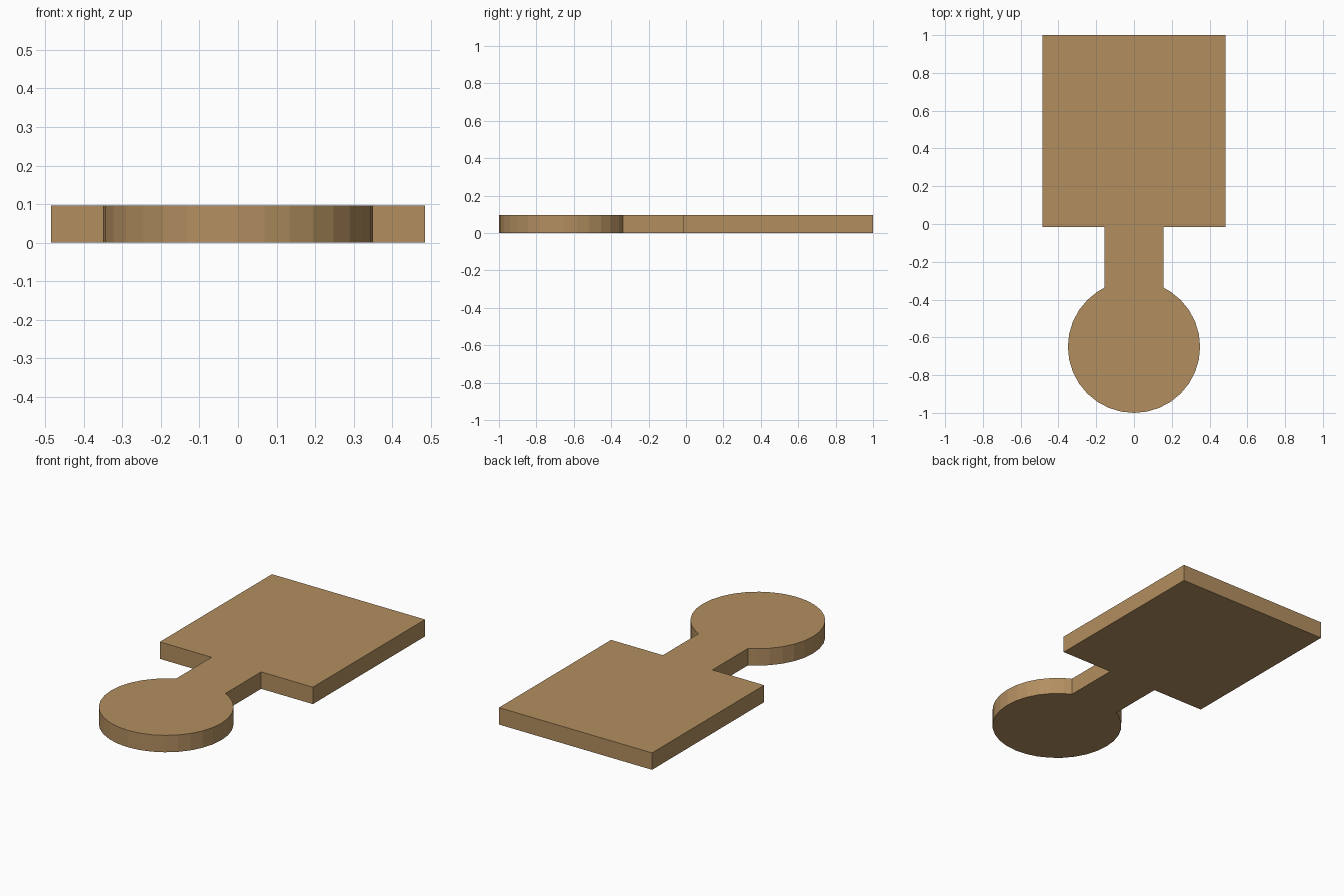
import bpy, bmesh, math

if "Cube" in bpy.data.objects:
    bpy.data.objects.remove(bpy.data.objects["Cube"])

H = 0.097                 # plate thickness
CY, R, SEG = -0.65, 0.35, 32   # round end
NECK = 0.157              # neck half width
W, Y0, Y1 = 0.485, -0.015, 1.0  # square end

tan = bpy.data.materials.new("tan wood")
tan.diffuse_color = (0.45, 0.275, 0.117, 1)
tan.use_nodes = True
tan.node_tree.nodes["Principled BSDF"].inputs["Base Color"].default_value = tan.diffuse_color

# Right half of the outline, from the bottom of the round end to the top
half = []
join = math.acos(NECK / R)
for i in range(SEG // 2):
    a = -math.pi / 2 + i * 2 * math.pi / SEG
    if a < join - 0.01:
        half.append((R * math.cos(a), CY + R * math.sin(a)))
half += [(NECK, CY + R * math.sin(join)), (NECK, Y0), (W, Y0), (W, Y1)]

# Mirror to the left side, skipping the shared bottom point
outline = half + [(-x, y) for x, y in reversed(half[1:])]

# Extrude the outline into a flat plate
bm = bmesh.new()
face = bm.faces.new([bm.verts.new((x, y, 0)) for x, y in outline])
ext = bmesh.ops.extrude_face_region(bm, geom=[face], use_keep_orig=True)
top = [v for v in ext["geom"] if isinstance(v, bmesh.types.BMVert)]
bmesh.ops.translate(bm, verts=top, vec=(0, 0, H))
bmesh.ops.recalc_face_normals(bm, faces=bm.faces)

mesh = bpy.data.meshes.new("paddle_plate")
bm.to_mesh(mesh)
bm.free()
mesh.materials.append(tan)
plate = bpy.data.objects.new("paddle_plate", mesh)
bpy.context.collection.objects.link(plate)
